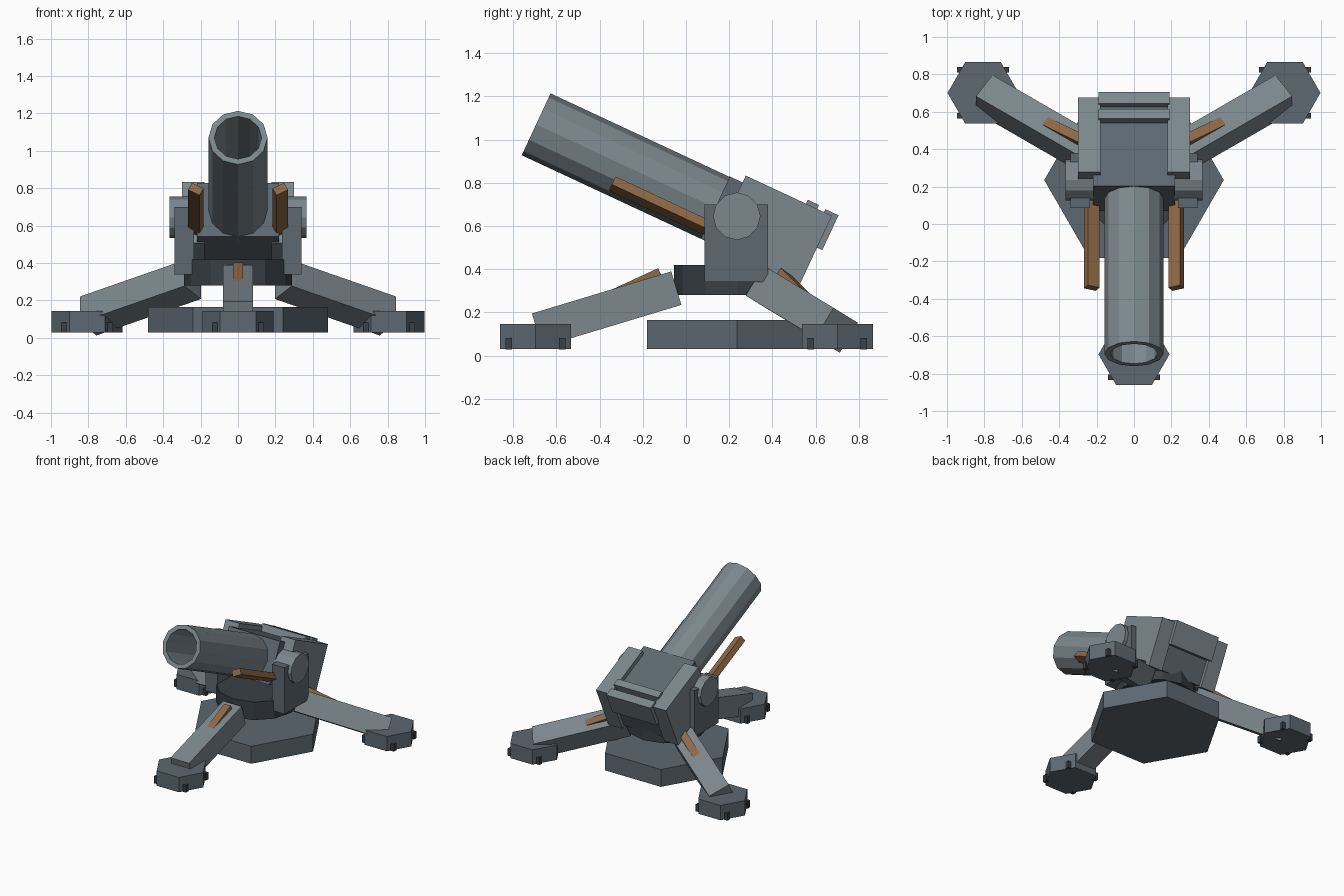
import bpy, bmesh
from math import radians, cos, sin, pi
from mathutils import Matrix, Vector

if "Cube" in bpy.data.objects:
    bpy.data.objects.remove(bpy.data.objects["Cube"])

PIVOT = Vector((0, 0.235, 0))      # centre of the tripod


def paint(name, rgb):
    m = bpy.data.materials.new(name)
    m.diffuse_color = (*rgb, 1)
    m.use_nodes = True
    m.node_tree.nodes["Principled BSDF"].inputs["Base Color"].default_value = m.diffuse_color
    return m


STEEL = paint("steel", (0.20, 0.245, 0.27))
PLATE = paint("plate", (0.11, 0.14, 0.165))
DARK = paint("dark_steel", (0.04, 0.05, 0.06))
RUST = paint("copper_trim", (0.27, 0.14, 0.06))


def finish(bm, name, mat):
    bmesh.ops.recalc_face_normals(bm, faces=bm.faces)
    me = bpy.data.meshes.new(name)
    bm.to_mesh(me)
    bm.free()
    me.materials.append(mat)
    ob = bpy.data.objects.new(name, me)
    bpy.context.collection.objects.link(ob)
    return ob


def box(name, mat, lo, hi, frame=Matrix()):
    lo, hi = Vector(lo), Vector(hi)
    bm = bmesh.new()
    bmesh.ops.create_cube(bm, size=1, matrix=frame @ Matrix.Translation((lo + hi) / 2)
                          @ Matrix.Diagonal((*(hi - lo), 1)))
    return finish(bm, name, mat)


def prism(name, mat, sides, r, z0, z1, frame=Matrix()):
    bm = bmesh.new()
    ring = [bm.verts.new((r * cos(2 * pi * i / sides), r * sin(2 * pi * i / sides), z0))
            for i in range(sides)]
    face = bm.faces.new(ring)
    top = bmesh.ops.extrude_face_region(bm, geom=[face])["geom"]
    bmesh.ops.translate(bm, vec=(0, 0, z1 - z0),
                        verts=[v for v in top if isinstance(v, bmesh.types.BMVert)])
    bm.transform(frame)
    return finish(bm, name, mat)


def tube(name, mat, sides, r_out, r_in, z0, z1, depth, frame):
    # closed at the back, blind bore from the muzzle
    bm = bmesh.new()
    prof = [(r_out, z0), (r_out, z1), (r_in, z1), (r_in, z1 - depth)]
    rings = [[bm.verts.new((r * cos(2 * pi * i / sides), r * sin(2 * pi * i / sides), z))
              for i in range(sides)] for r, z in prof]
    for a, b in zip(rings, rings[1:]):
        for i in range(sides):
            j = (i + 1) % sides
            bm.faces.new((a[i], a[j], b[j], b[i]))
    bm.faces.new(rings[0])
    bm.faces.new(rings[-1])
    bm.transform(frame)
    return finish(bm, name, mat)


# Base plate and turret ring
prism("base_plate", PLATE, 6, 0.48, 0.03, 0.165, Matrix.Translation(PIVOT))
prism("turret_ring", DARK, 12, 0.29, 0.28, 0.42, Matrix.Translation(PIVOT))

# Legs: local +x runs outward and down; the rear pair is rolled about its length
for name, yaw, roll in (("front", -90, 0), ("right", 30, -27), ("left", 150, 27)):
    turn = Matrix.Translation(PIVOT) @ Matrix.Rotation(radians(yaw), 4, 'Z')
    leg = (turn @ Matrix.Translation((0.6025, 0, 0.2145)) @ Matrix.Rotation(radians(16.8), 4, 'Y')
           @ Matrix.Rotation(radians(roll), 4, 'X'))
    box(name + "_leg", STEEL, (-0.337, -0.08, -0.081), (0.337, 0.08, 0.081), leg)
    # Copper wedge half sunk in the top of the leg
    wedge = leg @ Matrix.Translation((-0.284, 0, 0.106)) @ Matrix.Rotation(radians(8), 4, 'Y')
    box(name + "_leg_trim", RUST, (0, -0.028, -0.05), (0.29, 0.028, 0.007), wedge)
    # Foot and its bolts
    foot = Matrix.Translation(turn @ Vector((0.932, 0, 0)))
    prism(name + "_foot", PLATE, 6, 0.19, 0.03, 0.145, foot)
    for i in range(4):
        bolt = foot @ Matrix.Rotation(pi / 2 * i, 4, 'Z')
        box(f"{name}_foot_bolt_{i + 1}", DARK, (0.108, 0.108, 0.028), (0.138, 0.138, 0.082), bolt)

# Gun frame: local -y points along the barrel, tilted up 25 degrees
gun = Matrix.Translation((0, 0.40, 0.577)) @ Matrix.Rotation(radians(-25), 4, 'X')
box("breech_block", PLATE, (-0.22, -0.285, -0.172), (0.22, 0.195, 0.145), gun)
box("breech_top_strip", STEEL, (-0.19, 0.088, 0.12), (0.19, 0.145, 0.20), gun)
box("breech_back_plate", STEEL, (-0.19, 0.18, 0.017), (0.19, 0.247, 0.195), gun)
bore = gun @ Matrix.Translation((0, 0, -0.015)) @ Matrix.Rotation(radians(90), 4, 'X')
tube("barrel", STEEL, 12, 0.158, 0.126, 0.20, 1.20, 0.90, bore)

# Paired parts on both sides
for side, s in (("right", 1), ("left", -1)):
    box(side + "_breech_cheek", STEEL, (0.24 * s - 0.06, -0.22, -0.18),
        (0.24 * s + 0.06, 0.22, 0.18), gun)
    box(side + "_yoke", PLATE, (0.287 * s - 0.053, 0.085, 0.34), (0.287 * s + 0.053, 0.38, 0.70))
    hub = Matrix.Translation((0, 0.235, 0.645)) @ Matrix.Rotation(s * pi / 2, 4, 'Y')
    prism(side + "_trunnion", STEEL, 12, 0.11, 0.215, 0.367, hub)
    bar = (gun @ Matrix.Translation((0.226 * s, 0, -0.115))
           @ Matrix.Rotation(radians(-28 * s), 4, 'Y'))
    box(side + "_barrel_bar", RUST, (-0.035, -0.765, -0.023), (0.035, -0.24, 0.023), bar)
